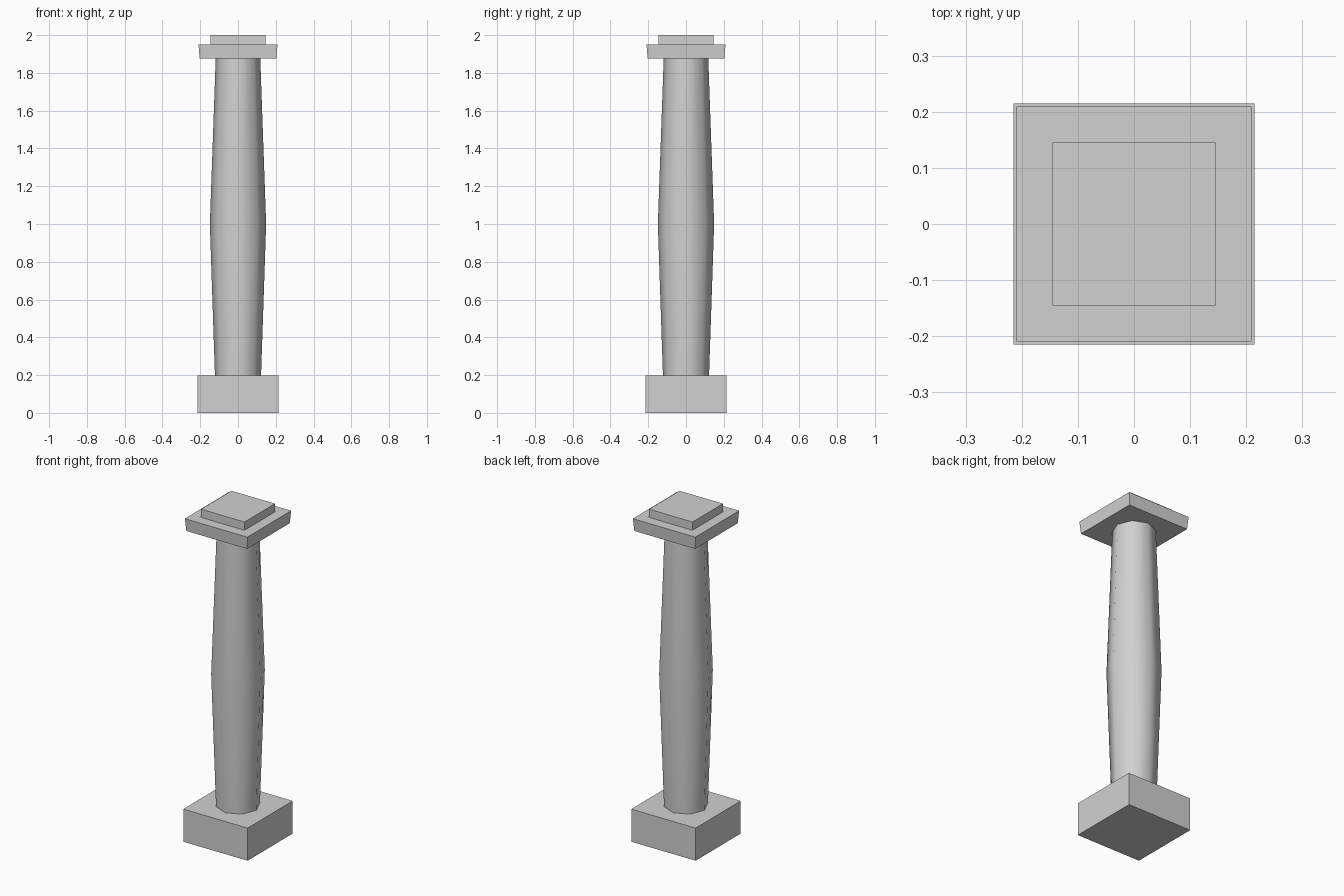
import bpy, bmesh, math

cube = bpy.data.objects.get("Cube")
if cube:
    bpy.data.objects.remove(cube, do_unlink=True)

stone = bpy.data.materials.new("pale grey stone")
stone.use_nodes = True
colour = (0.64, 0.64, 0.64, 1)
stone.diffuse_color = colour
stone.node_tree.nodes["Principled BSDF"].inputs["Base Color"].default_value = colour


def loft(name, sides, rings, turn=0.0, smooth=False):
    """Closed solid through regular polygon rings given as (radius, height)."""
    bm = bmesh.new()
    loops = []
    for radius, z in rings:
        angles = [turn + math.tau * i / sides for i in range(sides)]
        loops.append([bm.verts.new((radius * math.cos(a), radius * math.sin(a), z))
                      for a in angles])
    for low, high in zip(loops, loops[1:]):
        for i in range(sides):
            j = (i + 1) % sides
            bm.faces.new((low[i], low[j], high[j], high[i]))
    bm.faces.new(loops[0][::-1])
    bm.faces.new(loops[-1])
    mesh = bpy.data.meshes.new(name)
    bm.to_mesh(mesh)
    bm.free()
    mesh.materials.append(stone)
    obj = bpy.data.objects.new(name, mesh)
    bpy.context.collection.objects.link(obj)
    if smooth:
        bpy.ops.object.select_all(action='DESELECT')
        obj.select_set(True)
        bpy.context.view_layer.objects.active = obj
        bpy.ops.object.shade_smooth_by_angle(angle=math.radians(60))
    return obj


def slab(name, bottom, top, z0, z1):
    """Square block from its half widths at the bottom and top."""
    diagonal = math.sqrt(2)
    return loft(name, 4, [(bottom * diagonal, z0), (top * diagonal, z1)], math.pi / 4)


# Square foot
slab("base_block", 0.215, 0.215, 0, 0.197)
# Eight-sided shaft swelling at the middle
loft("shaft", 8, [(0.122, 0.197), (0.149, 1.0), (0.118, 1.875)], smooth=True)
# Slightly flared capital slab and the small block on top
slab("capital_slab", 0.203, 0.209, 1.875, 1.95)
slab("top_block", 0.145, 0.145, 1.95, 2.0)
